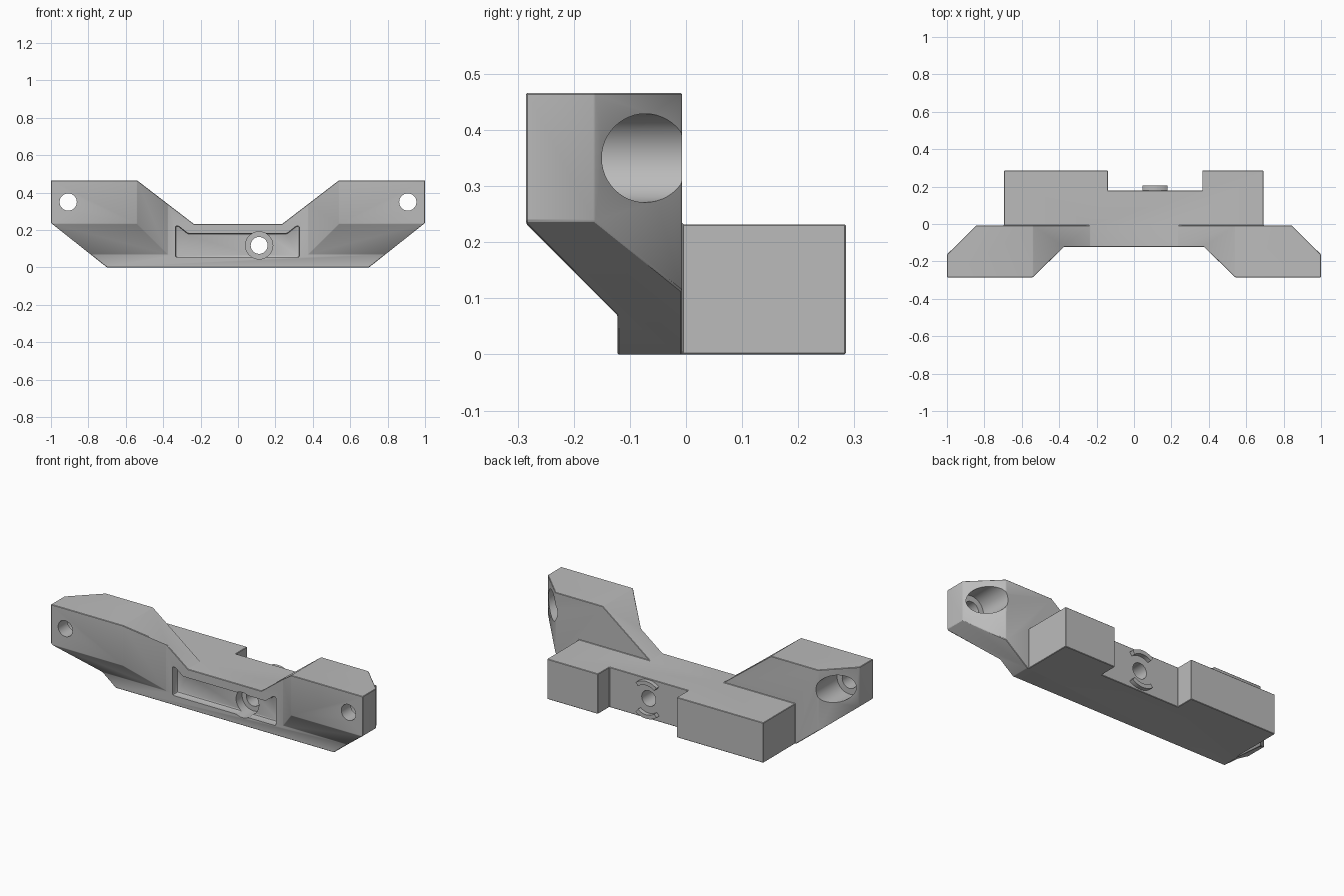
import bpy, bmesh, math
from mathutils import Matrix, Vector

cube = bpy.data.objects.get("Cube")
if cube:
    bpy.data.objects.remove(cube, do_unlink=True)

grey = bpy.data.materials.new("plain_grey")
grey.use_nodes = True
COLOUR = (0.5, 0.5, 0.5, 1)
grey.diffuse_color = COLOUR
grey.node_tree.nodes["Principled BSDF"].inputs["Base Color"].default_value = COLOUR


def finish(name, bm):
    bmesh.ops.recalc_face_normals(bm, faces=bm.faces)
    mesh = bpy.data.meshes.new(name)
    bm.to_mesh(mesh)
    bm.free()
    mesh.materials.append(grey)
    obj = bpy.data.objects.new(name, mesh)
    bpy.context.collection.objects.link(obj)
    return obj


def prism(name, outline, axis, start, end):
    """Extrude an outline along an axis; the outline uses the other two axes in order."""
    place = {"x": lambda a, b: (start, a, b),
             "y": lambda a, b: (a, start, b),
             "z": lambda a, b: (a, b, start)}[axis]
    bm = bmesh.new()
    face = bm.faces.new([bm.verts.new(place(a, b)) for a, b in outline])
    new = bmesh.ops.extrude_face_region(bm, geom=[face])["geom"]
    step = Vector([end - start if axis == n else 0 for n in "xyz"])
    bmesh.ops.translate(bm, vec=step, verts=[v for v in new if isinstance(v, bmesh.types.BMVert)])
    return finish(name, bm)


def cylinder(name, x, z, radius, start, end):
    bm = bmesh.new()
    bmesh.ops.create_cone(bm, cap_ends=True, segments=48, radius1=radius, radius2=radius,
                          depth=end - start,
                          matrix=Matrix.Translation((x, (start + end) / 2, z))
                          @ Matrix.Rotation(math.pi / 2, 4, "X"))
    return finish(name, bm)


def apply_all(obj):
    graph = bpy.context.evaluated_depsgraph_get()
    mesh = bpy.data.meshes.new_from_object(obj.evaluated_get(graph))
    obj.modifiers.clear()
    obj.data = mesh


def combine(obj, other, operation):
    mod = obj.modifiers.new(operation.lower(), "BOOLEAN")
    mod.operation, mod.object, mod.solver = operation, other, "EXACT"
    apply_all(obj)
    bpy.data.objects.remove(other, do_unlink=True)


def mirrored(half):
    return half + [(-x, v) for x, v in reversed(half)]


# Front bar with raised arms: front, plan and side outlines intersected
body = prism("bracket_body", mirrored([(0.235, 0.232), (0.54, 0.466), (1, 0.466),
                                       (1, 0.238), (0.7, 0)]), "y", -0.5, 0.5)
plan = prism("plan", mirrored([(0.375, -0.122), (0.54, -0.285), (1, -0.285),
                               (1, -0.163), (0.842, -0.007)]), "z", -0.5, 1)
side = prism("side", [(-0.4, 0.8), (0.2, 0.8), (0.2, -0.2), (-0.122, -0.2),
                      (-0.122, 0.07), (-0.285, 0.233), (-0.4, 0.233)], "x", -2, 2)
combine(body, plan, "INTERSECT")
combine(body, side, "INTERSECT")

# Rear block with its notch
rear = prism("rear", [(-0.695, -0.06), (0.692, -0.06), (0.692, 0.285), (0.365, 0.285),
                      (0.365, 0.18), (-0.14, 0.18), (-0.14, 0.285), (-0.695, 0.285)],
             "z", 0, 0.232)
combine(body, rear, "UNION")

# Tidy flat regions, then chamfer the edges
bm = bmesh.new()
bm.from_mesh(body.data)
bmesh.ops.remove_doubles(bm, verts=bm.verts, dist=0.0002)
bmesh.ops.dissolve_limit(bm, angle_limit=0.01, verts=bm.verts, edges=bm.edges)
bm.to_mesh(body.data)
bm.free()
bevel = body.modifiers.new("chamfer", "BEVEL")
bevel.width, bevel.segments = 0.008, 1
bevel.limit_method, bevel.angle_limit = "ANGLE", math.radians(30)
apply_all(body)

# Front pocket with a sloped rim
pocket = prism("pocket", [(-0.335, 0.055), (0.328, 0.055), (0.328, 0.222), (0.312, 0.222),
                          (0.262, 0.182), (-0.268, 0.182), (-0.318, 0.222), (-0.335, 0.222)],
               "y", -0.3, -0.075)
mod = pocket.modifiers.new("soft_corners", "BEVEL")
mod.width, mod.segments = 0.008, 2
apply_all(pocket)
combine(body, pocket, "DIFFERENCE")

# Centre bolt hole with a wide seat
CX, CZ = 0.113, 0.118
combine(body, cylinder("seat", CX, CZ, 0.073, -0.3, -0.02), "DIFFERENCE")
combine(body, cylinder("hole", CX, CZ, 0.045, -0.3, 0.4), "DIFFERENCE")

# Arm bolt holes, counterbored from the back
for s in (-1, 1):
    combine(body, cylinder("bore", s * 0.908, 0.35, 0.079, -0.2, 0.2), "DIFFERENCE")
    combine(body, cylinder("bolt_hole", s * 0.908, 0.35, 0.046, -0.4, 0.2), "DIFFERENCE")

# Two arc ridges around the rear end of the centre hole
for name, middle in (("upper_ridge", math.pi / 2), ("lower_ridge", -math.pi / 2)):
    angles = [middle + math.radians(a) for a in range(-38, 39, 4)]
    arc = [(CX + r * math.cos(a), CZ + r * math.sin(a))
           for r, run in ((0.108, angles), (0.085, angles[::-1])) for a in run]
    prism(name, arc, "y", 0.17, 0.205)

bpy.ops.object.select_all(action="DESELECT")
body.select_set(True)
bpy.context.view_layer.objects.active = body
bpy.ops.object.shade_smooth_by_angle(angle=math.radians(25))
